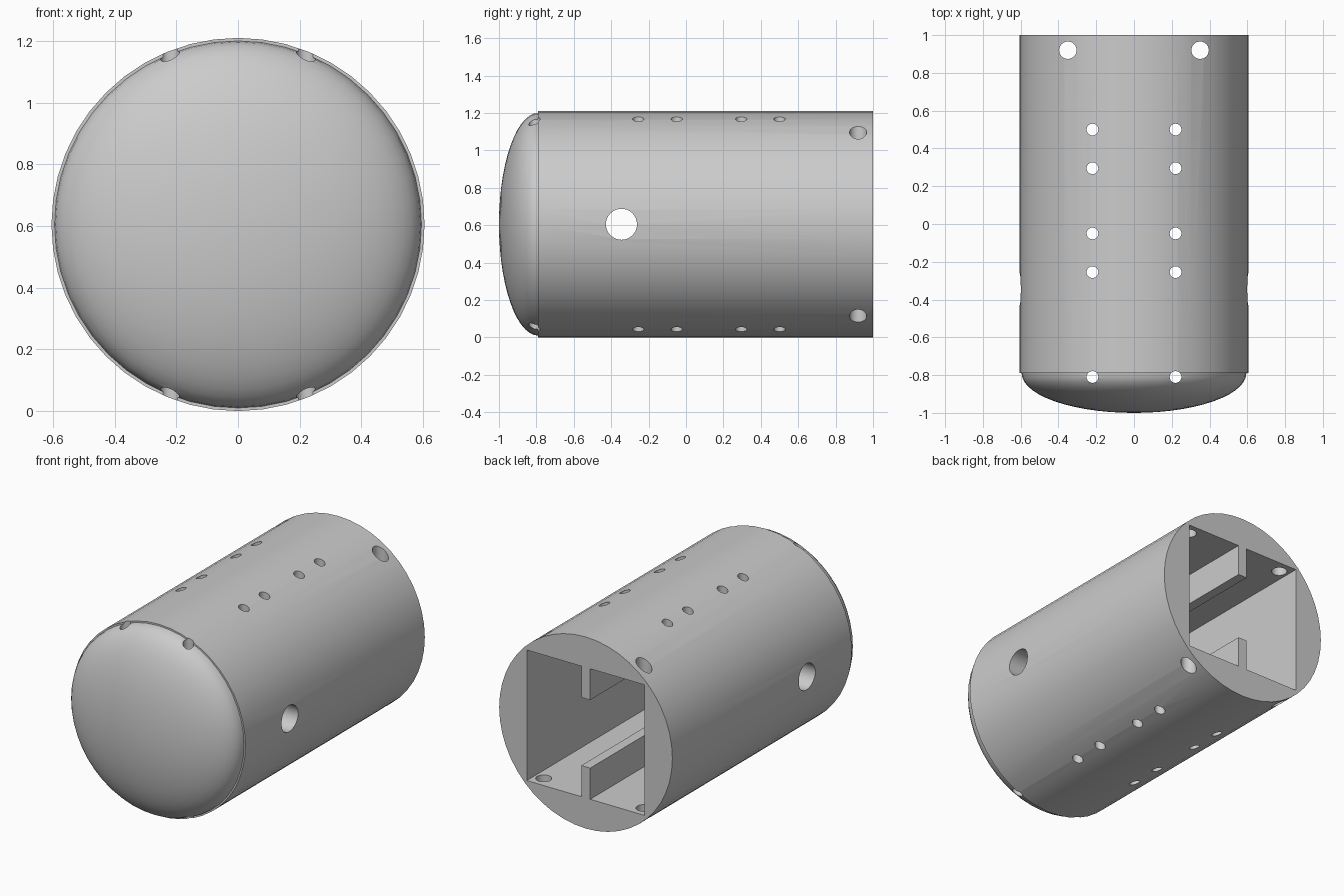
import bpy
import bmesh
import math
from mathutils import Matrix, Vector

old = bpy.data.objects.get("Cube")
if old:
    bpy.data.objects.remove(old, do_unlink=True)

R = 0.605           # tube radius and height of its axis
SEAT_Y = -0.79      # where the domed nose meets the tube
BACK_Y = 1.0
NOSE_R, NOSE_LEN = 0.595, 0.21
SEGMENTS = 48

grey = bpy.data.materials.new("plain grey")
grey.use_nodes = True
colour = (0.6, 0.6, 0.6, 1)
grey.diffuse_color = colour
grey.node_tree.nodes["Principled BSDF"].inputs["Base Color"].default_value = colour


def make_object(name, bm):
    bmesh.ops.recalc_face_normals(bm, faces=bm.faces)
    mesh = bpy.data.meshes.new(name)
    bm.to_mesh(mesh)
    bm.free()
    mesh.materials.append(grey)
    obj = bpy.data.objects.new(name, mesh)
    bpy.context.collection.objects.link(obj)
    return obj


def cut(target, cutter):
    mod = target.modifiers.new("cut", "BOOLEAN")
    mod.operation = "DIFFERENCE"
    mod.solver = "EXACT"
    mod.object = cutter
    bpy.context.view_layer.objects.active = target
    bpy.ops.object.modifier_apply(modifier=mod.name)
    bpy.data.objects.remove(cutter, do_unlink=True)


def lathe_body():
    # Radius and y pairs from nose tip to back rim, spun about the long axis
    steps = 14
    profile = []
    for i in range(steps + 1):
        a = i / steps * math.pi / 2
        profile.append((NOSE_R * math.sin(a), SEAT_Y - NOSE_LEN * math.cos(a)))
    profile += [(R, SEAT_Y), (R, BACK_Y), (0, BACK_Y)]
    bm = bmesh.new()
    verts = [bm.verts.new((r, y, R)) for r, y in profile]
    edges = [bm.edges.new(pair) for pair in zip(verts, verts[1:])]
    bmesh.ops.spin(bm, geom=verts + edges, cent=(0, 0, R), axis=(0, 1, 0),
                   angle=math.tau, steps=SEGMENTS, use_merge=True)
    bmesh.ops.remove_doubles(bm, verts=bm.verts, dist=0.0001)
    return make_object("tube_body", bm)


def cavity_cutter():
    # H-shaped section: a square bay with a rail on the floor and the ceiling
    s, w, h = 0.412, 0.031, 0.215
    quarter = [(w, h), (w, s), (s, s)]
    right = quarter + [(x, -z) for x, z in reversed(quarter)]
    outline = right + [(-x, z) for x, z in reversed(right)]
    bm = bmesh.new()
    face = bm.faces.new([bm.verts.new((x, SEAT_Y, R + z)) for x, z in outline])
    new = bmesh.ops.extrude_face_region(bm, geom=[face])["geom"]
    bmesh.ops.translate(bm, vec=Vector((0, BACK_Y - SEAT_Y + 0.1, 0)),
                        verts=[g for g in new if isinstance(g, bmesh.types.BMVert)])
    return make_object("cavity_cutter", bm)


def hole_cutter(radius, position, sideways=False):
    turn = Matrix.Rotation(math.pi / 2, 4, "Y") if sideways else Matrix()
    bm = bmesh.new()
    bmesh.ops.create_cone(bm, cap_ends=True, segments=32, radius1=radius,
                          radius2=radius, depth=2,
                          matrix=Matrix.Translation(position) @ turn)
    return make_object("hole_cutter", bm)


# Tube with domed nose, hollowed from the back
body = lathe_body()
cut(body, cavity_cutter())

# Cross hole through both sides
cut(body, hole_cutter(0.083, (0, -0.345, R), sideways=True))

# Screw holes from top to bottom, mirrored left and right
for side in (-1, 1):
    for y in (-0.81, -0.255, -0.05, 0.295, 0.5):
        cut(body, hole_cutter(0.031, (side * 0.22, y, R)))
    cut(body, hole_cutter(0.046, (side * 0.35, 0.92, R)))

# Smooth round surfaces, sharp rims
bpy.ops.object.select_all(action="DESELECT")
body.select_set(True)
bpy.context.view_layer.objects.active = body
bpy.ops.object.shade_smooth_by_angle(angle=math.radians(30))
